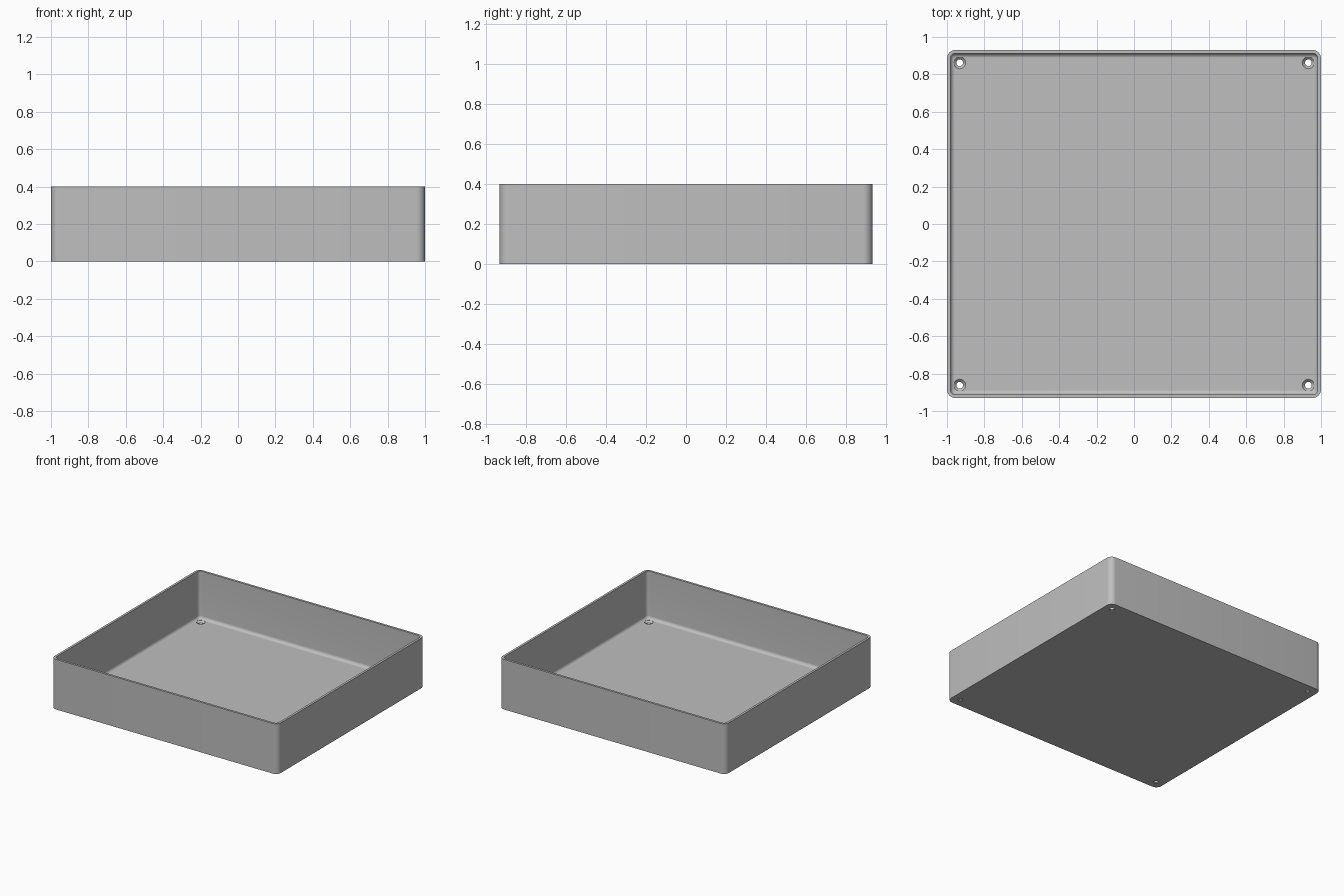
import bpy, bmesh, math

cube = bpy.data.objects.get("Cube")
if cube:
    bpy.data.objects.remove(cube, do_unlink=True)

HX, HY, HEIGHT = 1.0, 0.93, 0.4
CORNER, WALL, FLOOR, FILLET = 0.045, 0.018, 0.02, 0.025
STEPS = 8

grey = bpy.data.materials.new("light grey")
grey.use_nodes = True
colour = (0.52, 0.52, 0.52, 1)
grey.diffuse_color = colour
grey.node_tree.nodes["Principled BSDF"].inputs["Base Color"].default_value = colour


def finish(name, bm):
    bmesh.ops.recalc_face_normals(bm, faces=bm.faces)
    mesh = bpy.data.meshes.new(name)
    bm.to_mesh(mesh)
    bm.free()
    mesh.materials.append(grey)
    obj = bpy.data.objects.new(name, mesh)
    bpy.context.collection.objects.link(obj)
    return obj


def rounded_ring(bm, inset, z):
    """Rounded rectangle of vertices, inset from the outer wall."""
    r = CORNER - inset
    ring = []
    for q, (sx, sy) in enumerate([(1, 1), (-1, 1), (-1, -1), (1, -1)]):
        for i in range(STEPS + 1):
            a = math.pi / 2 * (q + i / STEPS)
            ring.append(bm.verts.new((sx * (HX - CORNER) + r * math.cos(a),
                                      sy * (HY - CORNER) + r * math.sin(a), z)))
    return ring


# Tray shell: outer wall, rim, inner wall, fillet, floor
profile = [(0, 0), (0, HEIGHT), (WALL, HEIGHT)]
for i in range(STEPS + 1):
    a = math.pi / 2 * i / STEPS
    profile.append((WALL + FILLET * (1 - math.cos(a)),
                    FLOOR + FILLET * (1 - math.sin(a))))
bm = bmesh.new()
rings = [rounded_ring(bm, d, z) for d, z in profile]
for lower, upper in zip(rings, rings[1:]):
    n = len(lower)
    for i in range(n):
        j = (i + 1) % n
        bm.faces.new((lower[i], lower[j], upper[j], upper[i]))
bm.faces.new(rings[0])
bm.faces.new(rings[-1])
tray = finish("tray", bm)

# Countersunk screw holes in the four corners
bm = bmesh.new()
hole = [(0.018, -0.02), (0.018, 0.006), (0.032, FLOOR), (0.032, 0.05)]
for sx in (-1, 1):
    for sy in (-1, 1):
        loops = [[bm.verts.new((sx * 0.932 + r * math.cos(k * math.tau / 32),
                                sy * 0.862 + r * math.sin(k * math.tau / 32), z))
                  for k in range(32)] for r, z in hole]
        for lo, up in zip(loops, loops[1:]):
            for k in range(32):
                m = (k + 1) % 32
                bm.faces.new((lo[k], lo[m], up[m], up[k]))
        bm.faces.new(loops[0])
        bm.faces.new(loops[-1])
cutter = finish("hole_cutter", bm)
cutter.hide_render = True

cut = tray.modifiers.new("screw holes", "BOOLEAN")
cut.operation = "DIFFERENCE"
cut.solver = "EXACT"
cut.object = cutter
bpy.context.view_layer.objects.active = tray
tray.select_set(True)
bpy.ops.object.modifier_apply(modifier=cut.name)
bpy.data.objects.remove(cutter, do_unlink=True)

bpy.ops.object.select_all(action="DESELECT")
tray.select_set(True)
bpy.context.view_layer.objects.active = tray
bpy.ops.object.shade_smooth_by_angle(angle=math.radians(30))
